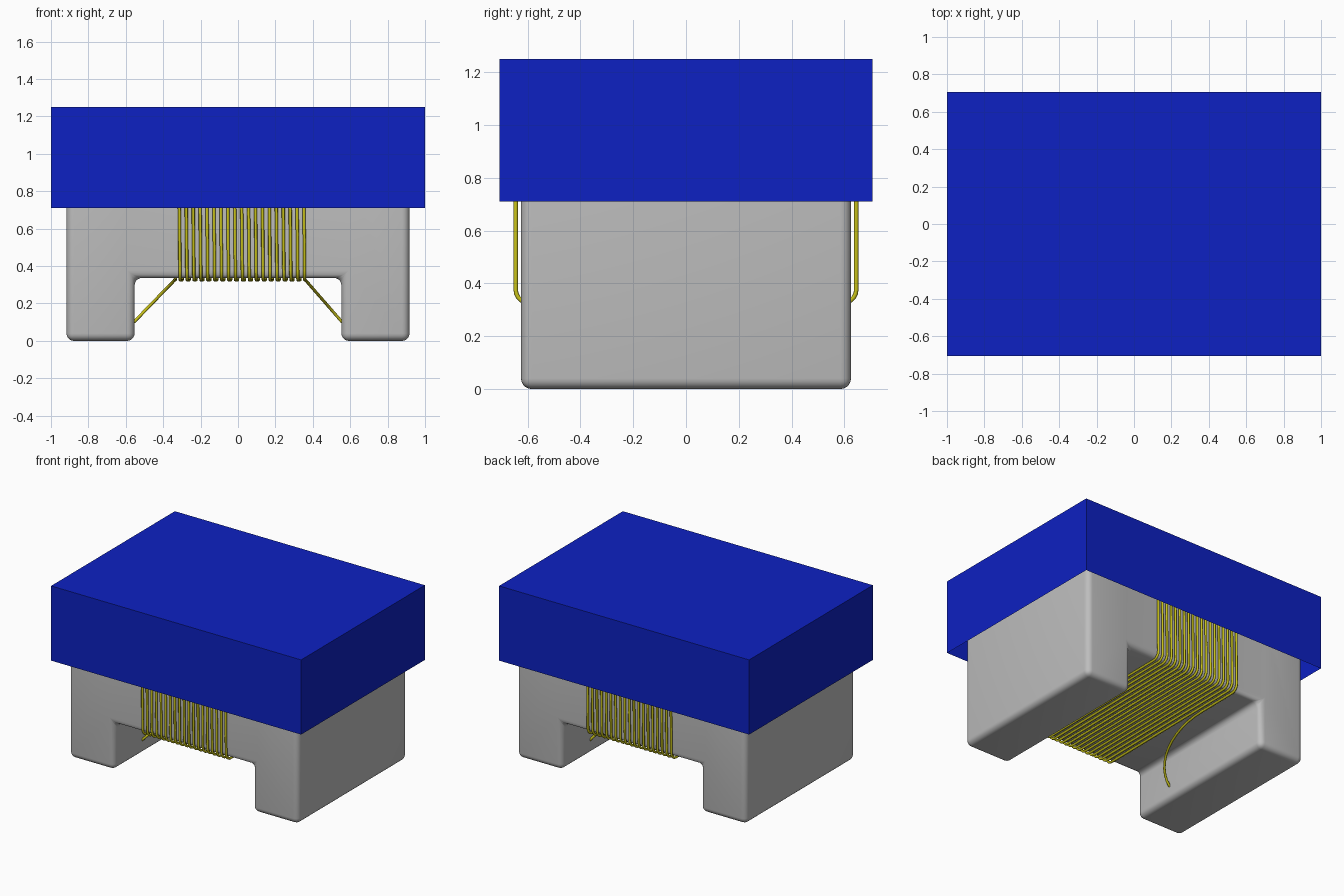
import bpy, bmesh, math
from mathutils import Vector

if "Cube" in bpy.data.objects:
    bpy.data.objects.remove(bpy.data.objects["Cube"])


def material(name, rgb):
    mat = bpy.data.materials.new(name)
    mat.use_nodes = True
    mat.diffuse_color = (*rgb, 1)
    bsdf = next(n for n in mat.node_tree.nodes if n.type == 'BSDF_PRINCIPLED')
    bsdf.inputs["Base Color"].default_value = (*rgb, 1)
    bsdf.inputs["Roughness"].default_value = 0.6
    return mat


BLUE = material("cap blue", (0.004, 0.015, 0.54))
GREY = material("ceramic grey", (0.51, 0.51, 0.51))
YELLOW = material("wire yellow", (0.58, 0.54, 0.01))


def add_mesh(name, bm, mat):
    bmesh.ops.recalc_face_normals(bm, faces=bm.faces)
    mesh = bpy.data.meshes.new(name)
    bm.to_mesh(mesh)
    bm.free()
    mesh.materials.append(mat)
    obj = bpy.data.objects.new(name, mesh)
    bpy.context.collection.objects.link(obj)
    return obj


def select_only(obj):
    bpy.ops.object.select_all(action='DESELECT')
    obj.select_set(True)
    bpy.context.view_layer.objects.active = obj


# Cap: a thin-walled box, open underneath
CAP_BOTTOM, CAP_TOP, WALL = 0.71, 1.25, 0.035
bm = bmesh.new()
bmesh.ops.create_cube(bm, size=1)
for v in bm.verts:
    v.co = (v.co.x * 2, v.co.y * 1.414, CAP_TOP if v.co.z > 0 else CAP_BOTTOM)
bm.faces.ensure_lookup_table()
under = min(bm.faces, key=lambda f: f.calc_center_median().z)
bmesh.ops.inset_region(bm, faces=[under], thickness=WALL)
bmesh.ops.translate(bm, verts=under.verts, vec=(0, 0, CAP_TOP - WALL - CAP_BOTTOM))
add_mesh("cap", bm, BLUE)

# Core: an H-shaped profile, with two flanges joined by the winding bar
HALF_X, LEG_X, HALF_Y = 0.917, 0.553, 0.625
BAR_LOW, BAR_HIGH, CORE_TOP = 0.337, 0.95, 1.15
right_half = [(LEG_X, BAR_LOW), (LEG_X, 0), (HALF_X, 0),
              (HALF_X, CORE_TOP), (LEG_X, CORE_TOP), (LEG_X, BAR_HIGH)]
outline = right_half + [(-x, z) for x, z in reversed(right_half)]
bm = bmesh.new()
front = bm.faces.new([bm.verts.new((x, -HALF_Y, z)) for x, z in outline])
extruded = bmesh.ops.extrude_face_region(bm, geom=[front])["geom"]
bmesh.ops.translate(bm, vec=(0, 2 * HALF_Y, 0),
                    verts=[g for g in extruded if isinstance(g, bmesh.types.BMVert)])
core = add_mesh("core", bm, GREY)
bevel = core.modifiers.new("rounded edges", 'BEVEL')
bevel.width = 0.04
bevel.segments = 5
select_only(core)
bpy.ops.object.modifier_apply(modifier=bevel.name)
bpy.ops.object.shade_smooth_by_angle(angle=math.radians(35))

# Wire: rounded rectangular turns around the bar, advancing along x
TURNS, WIRE, CORNER = 19, 0.0085, 0.05
COIL_Y, COIL_LOW, COIL_HIGH = 0.645, 0.326, 0.965
X_START, X_END = -0.338, 0.36
LEAVE_Y = 0.29
loop = []
for quarter, (sy, z) in enumerate([(1, COIL_LOW + CORNER), (1, COIL_HIGH - CORNER),
                                   (-1, COIL_HIGH - CORNER), (-1, COIL_LOW + CORNER)]):
    for step in range(6):
        a = math.radians(90 * (quarter - 1) + 18 * step)
        loop.append(Vector((0, sy * (COIL_Y - CORNER) + CORNER * math.cos(a),
                            z + CORNER * math.sin(a))))
flat = [Vector((0, LEAVE_Y, COIL_LOW))]
flat += [p.copy() for _ in range(TURNS) for p in loop]
flat.append(Vector((0, -LEAVE_Y, COIL_LOW)))
lengths = [0]
for a, b in zip(flat, flat[1:]):
    lengths.append(lengths[-1] + (b - a).length)
for p, length in zip(flat, lengths):
    p.x = X_START + (X_END - X_START) * length / lengths[-1]


# Leads: quarter arcs bending off the bar down to the flange's inner face
def lead(start, side):
    points = []
    for i in range(1, 13):
        t = math.pi / 2 * i / 12
        drop = 1 - math.cos(t)
        points.append(Vector((start.x + (side * 0.557 - start.x) * drop,
                              start.y + side * 0.59 * math.sin(t),
                              start.z + (0.1 - start.z) * drop)))
    return points


path = list(reversed(lead(flat[0], -1))) + flat + lead(flat[-1], 1)
curve = bpy.data.curves.new("wire_coil", 'CURVE')
curve.dimensions = '3D'
curve.bevel_depth = WIRE
curve.bevel_resolution = 2
curve.use_fill_caps = True
spline = curve.splines.new('POLY')
spline.points.add(len(path) - 1)
for point, co in zip(spline.points, path):
    point.co = (*co, 1)
curve.materials.append(YELLOW)
coil = bpy.data.objects.new("wire_coil", curve)
bpy.context.collection.objects.link(coil)
select_only(coil)
bpy.ops.object.convert(target='MESH')
bpy.ops.object.shade_smooth_by_angle(angle=math.radians(50))
